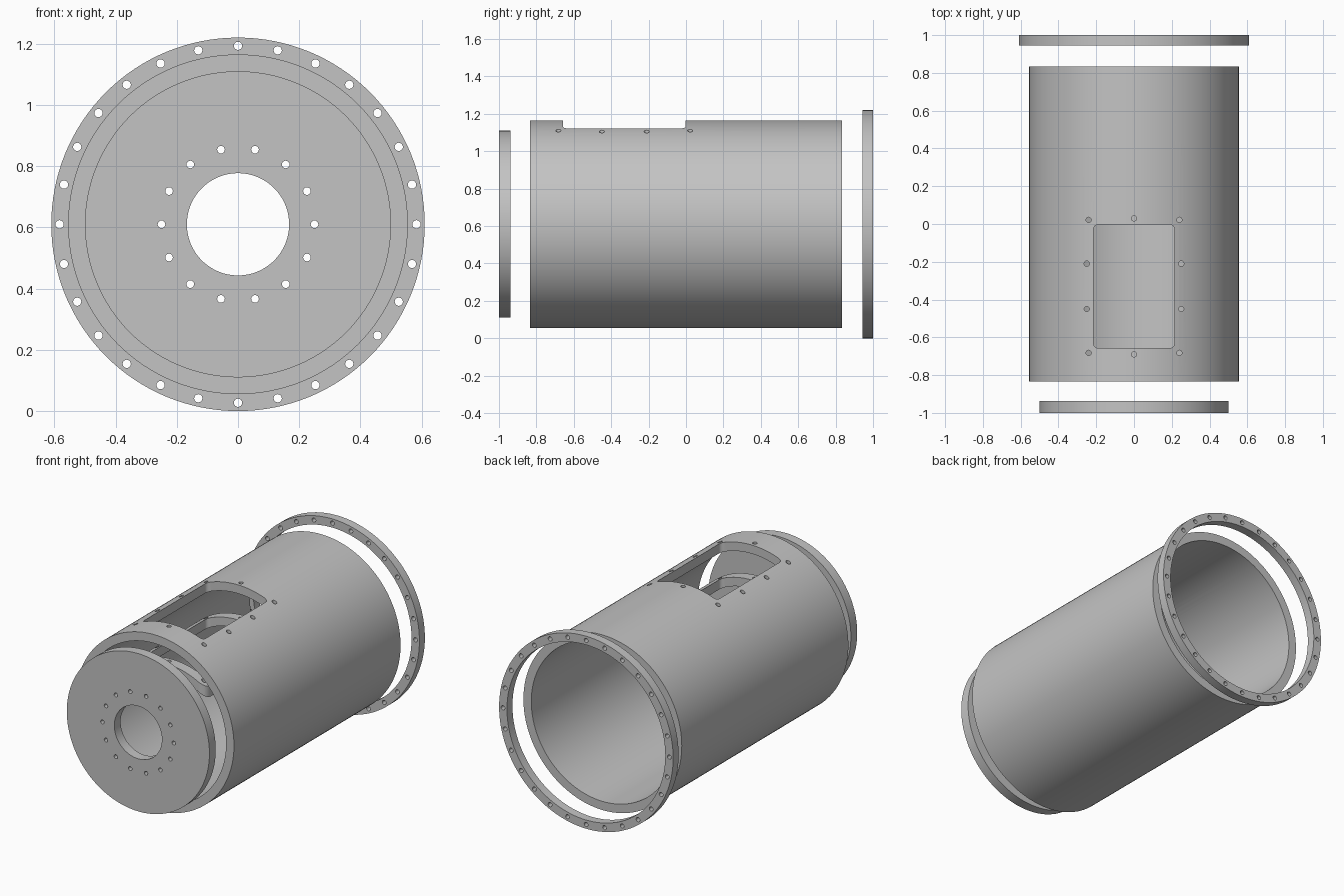
import bpy, bmesh
from math import pi, cos, sin, radians
from mathutils import Matrix, Vector

cube = bpy.data.objects.get("Cube")
if cube:
    bpy.data.objects.remove(cube, do_unlink=True)

AXIS = 0.61          # height of the main axis
TUBE_R, BORE_R = 0.555, 0.5
DROP = 0.167         # how far the frame hangs below its seat
HATCH_Y = -0.33      # middle of the hatch along the tube

metal = bpy.data.materials.new("plain grey metal")
metal.use_nodes = True
grey = (0.55, 0.55, 0.55, 1)
metal.diffuse_color = grey
metal.node_tree.nodes["Principled BSDF"].inputs["Base Color"].default_value = grey


def make_object(name, bm):
    bmesh.ops.recalc_face_normals(bm, faces=bm.faces)
    mesh = bpy.data.meshes.new(name)
    bm.to_mesh(mesh)
    bm.free()
    mesh.materials.append(metal)
    obj = bpy.data.objects.new(name, mesh)
    bpy.context.collection.objects.link(obj)
    return obj


def annulus(name, outer, inner, y0, y1, z=AXIS, segments=128):
    """Hollow cylinder lying along y."""
    bm = bmesh.new()
    rings = []
    for r, y in ((outer, y0), (outer, y1), (inner, y1), (inner, y0)):
        rings.append([bm.verts.new((r * cos(2 * pi * i / segments), y,
                                    z + r * sin(2 * pi * i / segments)))
                      for i in range(segments)])
    for a, b in zip(rings, rings[1:] + rings[:1]):
        for i in range(segments):
            j = (i + 1) % segments
            bm.faces.new((a[i], a[j], b[j], b[i]))
    return make_object(name, bm)


def pins(points, radius, depth, along_y):
    """One cutter made of many round pins."""
    bm = bmesh.new()
    turn = Matrix.Rotation(pi / 2, 4, "X") if along_y else Matrix()
    for p in points:
        bmesh.ops.create_cone(bm, cap_ends=True, segments=16, radius1=radius,
                              radius2=radius, depth=depth,
                              matrix=Matrix.Translation(p) @ turn)
    return make_object("pin_cutter", bm)


def rounded_block(half_x, half_y, corner, z0, z1):
    """Upright prism with rounded corners, centred on the hatch."""
    bm = bmesh.new()
    outline = []
    for k, (sx, sy) in enumerate(((1, 1), (-1, 1), (-1, -1), (1, -1))):
        for step in range(7):
            a = radians(90 * k + 15 * step)
            outline.append(bm.verts.new((sx * (half_x - corner) + corner * cos(a),
                                         HATCH_Y + sy * (half_y - corner) + corner * sin(a),
                                         z0)))
    base = bm.faces.new(outline)
    new = bmesh.ops.extrude_face_region(bm, geom=[base])["geom"]
    bmesh.ops.translate(bm, vec=(0, 0, z1 - z0),
                        verts=[v for v in new if isinstance(v, bmesh.types.BMVert)])
    return make_object("block_cutter", bm)


def carve(obj, cutter, operation="DIFFERENCE"):
    cutter.hide_render = True
    mod = obj.modifiers.new("carve", "BOOLEAN")
    mod.operation, mod.solver, mod.object = operation, "EXACT", cutter
    bpy.context.view_layer.objects.active = obj
    bpy.ops.object.modifier_apply(modifier=mod.name)
    bpy.data.objects.remove(cutter, do_unlink=True)


def bolt_circle(radius, count, y):
    return [Vector((radius * cos(2 * pi * i / count), y,
                    AXIS + radius * sin(2 * pi * i / count))) for i in range(count)]


# Bolt positions around the hatch
hatch_bolts = [Vector((0, HATCH_Y + s * 0.36, 1)) for s in (-1, 1)]
for side in (-1, 1):
    for end in (-1, 1):
        hatch_bolts.append(Vector((side * 0.24, HATCH_Y + end * 0.352, 1)))
        hatch_bolts.append(Vector((side * 0.25, HATCH_Y + end * 0.12, 1)))

# Main tube with hatch opening
tube = annulus("main_tube", TUBE_R, BORE_R, -0.833, 0.835)
carve(tube, rounded_block(0.214, 0.327, 0.025, AXIS, 1.4))
carve(tube, pins(hatch_bolts, 0.014, 0.7, False))

# Curved backing frame below the hatch
frame = annulus("hatch_backing_frame", BORE_R, BORE_R - 0.055,
                HATCH_Y - 0.5, HATCH_Y + 0.5, AXIS - DROP)
carve(frame, rounded_block(0.28, 0.395, 0.05, AXIS - DROP, 1.4), "INTERSECT")
carve(frame, rounded_block(0.214, 0.327, 0.025, AXIS - DROP, 1.4))
carve(frame, pins(hatch_bolts, 0.014, 0.9, False))

# Front end plate with centre hole and bolt circle
plate = annulus("front_end_plate", BORE_R, 0.167, -1, -0.937)
carve(plate, pins(bolt_circle(0.25, 14, -0.97), 0.0125, 0.2, True))

# Rear flange ring with bolt circle
flange = annulus("rear_flange_ring", 0.61, TUBE_R, 0.945, 1)
carve(flange, pins(bolt_circle(0.583, 28, 0.97), 0.0135, 0.2, True))

# Smooth curved walls, crisp edges
bpy.ops.object.select_all(action="DESELECT")
for part in (tube, frame, plate, flange):
    part.select_set(True)
bpy.context.view_layer.objects.active = tube
bpy.ops.object.shade_smooth_by_angle(angle=radians(30))
